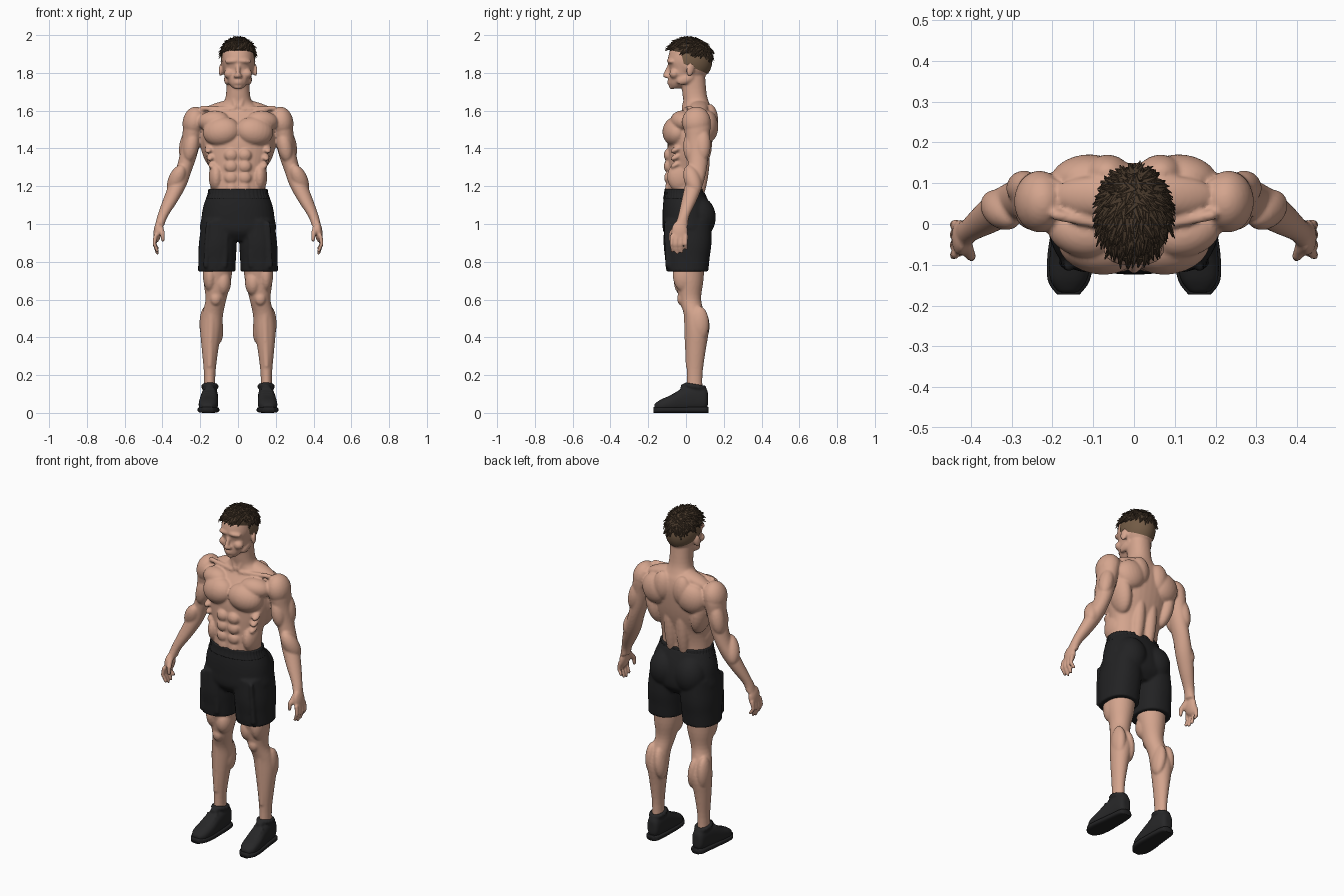
import bpy, bmesh, math, random
from mathutils import Matrix, Vector, Euler

if "Cube" in bpy.data.objects:
    bpy.data.objects.remove(bpy.data.objects["Cube"])
random.seed(4)


def material(name, color):
    mat = bpy.data.materials.new(name)
    mat.use_nodes = True
    mat.diffuse_color = (*color, 1)
    mat.node_tree.nodes["Principled BSDF"].inputs["Base Color"].default_value = (*color, 1)
    return mat


skin = material("warm skin", (.66, .375, .27))
cloth = material("black cloth", (.016, .016, .017))
rubber = material("charcoal shoe", (.02, .02, .021))
hair_brown = material("dark brown hair", (.062, .039, .023))
fade_brown = material("cropped hair", (.17, .105, .06))


def bridge(bm, rings):
    """Closed skin over a stack of vertex rings."""
    for low, high in zip(rings, rings[1:]):
        for k in range(len(low)):
            n = (k + 1) % len(low)
            bm.faces.new((low[k], low[n], high[n], high[k]))
    bm.faces.new(rings[0])
    bm.faces.new(rings[-1])


def circle(bm, matrix, radius, height, sides):
    return [bm.verts.new(matrix @ Vector((radius * math.cos(a), radius * math.sin(a), height)))
            for a in (math.tau * k / sides for k in range(sides))]


def ball(bm, place, radii, tilt=(0, 0, 0), sides=24):
    matrix = Matrix.LocRotScale(Vector(place), Euler(tilt), Vector(radii))
    angles = [math.pi * (k / 14 - .5) * .98 for k in range(15)]
    bridge(bm, [circle(bm, matrix, math.cos(a), math.sin(a), sides) for a in angles])


def rod(bm, start, end, r_start, r_end, sides=12):
    """Tapered rod with rounded ends."""
    start, end = Vector(start), Vector(end)
    turn = (end - start).to_track_quat("Z", "Y").to_matrix().to_4x4()
    rings = []
    for k in range(10):
        a = math.pi * (k / 9 - .5) * .95
        middle, r = (start, r_start) if a < 0 else (end, r_end)
        rings.append(circle(bm, Matrix.Translation(middle) @ turn, r * math.cos(a), r * math.sin(a), sides))
    bridge(bm, rings)


def refine(rows, steps=4):
    """Smooth curve through the given section rows."""
    out = []
    for i in range(len(rows) - 1):
        four = [rows[max(0, min(len(rows) - 1, i + k))] for k in (-1, 0, 1, 2)]
        for k in range(steps):
            t = k / steps
            out.append([b + t * (c - a) / 2 + t * t * (a - 2.5 * b + 2 * c - d / 2)
                        + t ** 3 * (3 * b - a - 3 * c + d) / 2 for a, b, c, d in zip(*four)])
    return out + [list(rows[-1])]


def loft(bm, rows, along_y=False, power=2.0, sides=36, ripple=0, folds=0):
    """Closed skin over rounded sections (x, y, z, half width, half depth)."""
    rings = []
    for x, y, z, rx, ry in refine(rows):
        ring = []
        for k in range(sides):
            a = math.tau * k / sides
            swell = 1 + ripple * math.cos(folds * a)
            u = math.copysign(abs(math.cos(a)) ** (2 / power), math.cos(a)) * rx * swell
            v = math.copysign(abs(math.sin(a)) ** (2 / power), math.sin(a)) * ry * swell
            ring.append(bm.verts.new((x + u, y, z + v) if along_y else (x + u, y + v, z)))
        rings.append(ring)
    bridge(bm, rings)


def mirror(bm):
    copy = bmesh.ops.duplicate(bm, geom=bm.verts[:] + bm.edges[:] + bm.faces[:])["geom"]
    for item in copy:
        if isinstance(item, bmesh.types.BMVert):
            item.co.x *= -1


def finish(bm, name, mat, voxel=0, smooth=True):
    bmesh.ops.recalc_face_normals(bm, faces=bm.faces[:])
    mesh = bpy.data.meshes.new(name)
    for face in bm.faces:
        face.smooth = smooth
    bm.to_mesh(mesh)
    bm.free()
    mesh.materials.append(mat)
    obj = bpy.data.objects.new(name, mesh)
    bpy.context.collection.objects.link(obj)
    if voxel:
        fuse = obj.modifiers.new("fuse", "REMESH")
        fuse.mode, fuse.voxel_size, fuse.use_smooth_shade = "VOXEL", voxel, True
        soften = obj.modifiers.new("soften", "SMOOTH")
        soften.factor, soften.iterations = .5, 3


# Body: one side first, then mirrored
body = bmesh.new()
# Leg with thigh, knee and calf muscles
loft(body, [(.11, .005, .95, .08, .09), (.108, .012, .8, .08, .086), (.11, .018, .7, .073, .074),
            (.117, .022, .6, .055, .058), (.135, .045, .52, .056, .056), (.143, .058, .44, .057, .062),
            (.148, .052, .33, .043, .052), (.15, .046, .2, .03, .041), (.15, .045, .08, .033, .045)])
ball(body, (.08, -.012, .69), (.043, .052, .07))
ball(body, (.148, -.01, .73), (.038, .06, .09))
ball(body, (.118, -.025, .605), (.029, .022, .036))
ball(body, (.112, .075, .46), (.033, .05, .095), (0, .1, 0))
ball(body, (.17, .072, .47), (.034, .05, .095))
rod(body, (.14, .012, .55), (.15, .016, .25), .026, .018)
# Arm with shoulder, upper arm and forearm muscles
loft(body, [(.205, .06, 1.59, .04, .05), (.232, .06, 1.53, .055, .07), (.245, .06, 1.45, .05, .063),
            (.264, .063, 1.36, .046, .055), (.289, .058, 1.28, .043, .05), (.322, .04, 1.2, .047, .047),
            (.36, .015, 1.12, .04, .04), (.4, -.013, 1.04, .028, .03), (.415, -.025, .99, .024, .036)])
ball(body, (.231, .055, 1.54), (.062, .076, .082), (0, -.2, 0))
ball(body, (.248, .028, 1.41), (.04, .043, .085), (0, -.2, 0))
ball(body, (.27, .088, 1.42), (.04, .043, .09), (0, -.2, 0))
ball(body, (.325, .035, 1.235), (.044, .045, .085), (.3, -.4, 0))
# Hand with four fingers and a thumb
ball(body, (.426, -.033, .96), (.021, .044, .058), (.1, -.1, 0))
for k in range(4):
    y, drop = -.074 + .025 * k, (.012, 0, .006, .025)[k]
    rod(body, (.437, y, .935), (.443, y - .003, .895), .0115, .0105)
    rod(body, (.443, y - .003, .895), (.427, y + .002, .846 + drop), .0105, .009)
rod(body, (.412, -.05, .985), (.4, -.079, .95), .017, .013)
rod(body, (.4, -.079, .95), (.398, -.082, .915), .013, .01)
# Chest, belly, flank and back muscles
ball(body, (.088, -.055, 1.49), (.1, .068, .078), (-.2, .15, .18))
ball(body, (.13, -.02, 1.545), (.085, .06, .055), (0, .1, .3))
for z, y in ((1.365, -.092), (1.305, -.092), (1.245, -.09)):
    ball(body, (.036, y, z), (.036, .026, .034))
ball(body, (.033, -.085, 1.18), (.034, .026, .06))
ball(body, (.115, -.03, 1.25), (.04, .07, .08))
for k in range(3):
    ball(body, (.152 - .01 * k, -.045, 1.4 - .04 * k), (.024, .042, .016), (.5, 0, .3))
ball(body, (.15, .06, 1.42), (.05, .078, .13), (0, .2, 0))
ball(body, (.12, .115, 1.515), (.085, .055, .085), (0, .3, -.15))
ball(body, (.065, .125, 1.55), (.055, .045, .085))
ball(body, (.04, .085, 1.28), (.036, .036, .17), (-.12, 0, 0))
ball(body, (.09, .068, 1.615), (.115, .05, .032), (0, .27, 0))
rod(body, (.025, -.012, 1.607), (.19, .022, 1.613), .012, .014)
rod(body, (.012, -.012, 1.62), (.056, .03, 1.78), .011, .015)
# Ear, cheek, brow, jaw and nostril
ball(body, (.09, .022, 1.815), (.011, .021, .034), (-.15, 0, .35))
ball(body, (.045, -.062, 1.795), (.03, .026, .026))
ball(body, (.034, -.082, 1.862), (.038, .018, .013), (0, .08, .25))
ball(body, (.058, -.005, 1.765), (.016, .045, .025), (.35, 0, 0))
ball(body, (.012, -.1, 1.782), (.011, .013, .01))
mirror(body)
# Trunk and neck
loft(body, [(0, 0, 1.08, .145, .1), (0, -.008, 1.18, .145, .094), (0, 0, 1.28, .148, .1),
            (0, .015, 1.38, .178, .113), (0, .025, 1.46, .19, .118), (0, .045, 1.54, .19, .105),
            (0, .06, 1.6, .15, .08), (0, .055, 1.64, .082, .068), (0, .045, 1.69, .063, .064),
            (0, .035, 1.8, .062, .065)], power=2.2)
# Head, chin, nose and lips
ball(body, (0, .022, 1.86), (.088, .112, .11))
loft(body, [(0, -.058, 1.717, .024, .022), (0, -.045, 1.74, .046, .046), (0, -.026, 1.775, .063, .066),
            (0, -.012, 1.82, .074, .075), (0, -.005, 1.865, .082, .092), (0, .008, 1.92, .08, .093)], power=2.2)
ball(body, (0, -.074, 1.727), (.024, .017, .014))
rod(body, (0, -.084, 1.85), (0, -.109, 1.787), .009, .014)
for z in (1.757, 1.745):
    ball(body, (0, -.088, z), (.024, .011, .0065))
finish(body, "body", skin, voxel=.0065)

# Shorts: hips, seat and two wide legs
shorts = bmesh.new()
loft(shorts, [(.1, .01, 1.02, .09, .125), (.107, .008, .9, .1, .127), (.11, .007, .82, .099, .118),
              (.113, .007, .748, .099, .111)], power=2.3)
ball(shorts, (.083, .068, 1.035), (.09, .09, .11))
for k in range(3):
    rod(shorts, (.06 + .05 * k, -.105, 1.0), (.07 + .05 * k, -.095, .78), .012, .015)
mirror(shorts)
loft(shorts, [(0, -.008, 1.172, .154, .105), (0, .002, 1.1, .182, .124), (0, .008, 1.03, .194, .132),
              (0, .008, .96, .197, .128), (0, .008, .91, .12, .09)], power=2.2)
finish(shorts, "shorts", cloth, voxel=.008)

# Gathered waistband
band = bmesh.new()
loft(band, [(0, -.006, 1.135, .168, .114), (0, -.008, 1.16, .159, .107), (0, -.009, 1.184, .155, .104)],
     power=2.2, sides=160, ripple=.012, folds=40)
finish(band, "waistband", cloth)

# Shoes: upper with collar, tongue and laces, and a flatter sole
sections = [(.148, .116, .075, .02, .035), (.148, .1, .075, .036, .06), (.149, .04, .076, .043, .068),
            (.152, -.02, .066, .047, .062), (.156, -.08, .05, .051, .044), (.16, -.135, .038, .046, .032),
            (.161, -.168, .03, .024, .017)]
upper = bmesh.new()
loft(upper, sections, along_y=True, power=2.5)
for k in range(16):
    a = math.tau * k / 16
    ball(upper, (.149 + .034 * math.cos(a), .048 + .047 * math.sin(a), .14 - .008 * math.sin(a)),
         (.013, .013, .015), sides=12)
ball(upper, (.15, -.008, .128), (.024, .018, .028), (.5, 0, 0))
for k in range(4):
    y, z = -.022 - .02 * k, .127 - .0125 * k
    rod(upper, (.127, y, z - .005), (.18, y - .006, z - .007), .007, .007)
mirror(upper)
finish(upper, "shoe_uppers", rubber, voxel=.0065)
sole = bmesh.new()
loft(sole, [(x, y * 1.03, .016, w * 1.07 + .002, .016) for x, y, z, w, h in sections], along_y=True, power=3.5)
mirror(sole)
finish(sole, "shoe_soles", cloth)


def trim(bm, point, normal):
    """Cut away everything behind the plane."""
    bmesh.ops.bisect_plane(bm, geom=bm.verts[:] + bm.edges[:] + bm.faces[:], plane_co=point,
                           plane_no=normal, clear_inner=True)


# Cropped sides and nape, a thin shell over the skull
fade = bmesh.new()
ball(fade, (0, .022, 1.862), (.0915, .117, .113), sides=40)
trim(fade, (0, .02, 1.835), (0, .42, 1))
trim(fade, (0, -.012, 1.85), (0, 1, .25))
finish(fade, "cropped_sides", fade_brown)

# Crown of hair with swept tufts
hair = bmesh.new()
middle, size = Vector((0, .016, 1.885)), Vector((.092, .121, .1))
ball(hair, middle, size)
trim(hair, (0, 0, 1.902), (0, .22, 1))
bmesh.ops.holes_fill(hair, edges=[e for e in hair.edges if e.is_boundary], sides=0)
whorl = Vector((0, .085, 1.985))
for k in range(800):
    unit = Vector([random.gauss(0, 1) for axis in "xyz"]).normalized()
    root = middle + unit * size
    if root.z < 1.915 - .22 * root.y:
        continue
    normal = Vector([u / s for u, s in zip(unit, size)]).normalized()
    sweep = root - whorl + Vector((random.uniform(-.04, .04), random.uniform(-.05, .02), 0))
    sweep = (sweep - normal * sweep.dot(normal)).normalized()
    aim = (sweep + normal * random.uniform(.1, .32)).normalized()
    side = aim.cross(normal).normalized()
    turn = Matrix((side, aim.cross(side), aim)).transposed().to_4x4()
    length = random.uniform(.03, .052)
    place = Matrix.Translation(root) @ turn @ Matrix.Diagonal((1, .6, 1, 1))
    bridge(hair, [circle(hair, place, .011, -length * .2, 6), circle(hair, place, .0015, length * .8, 6)])
for vert in hair.verts:
    vert.co.z = min(vert.co.z, 2)
    vert.co.x = max(-.102, min(.102, vert.co.x))
finish(hair, "hair", hair_brown, smooth=False)
